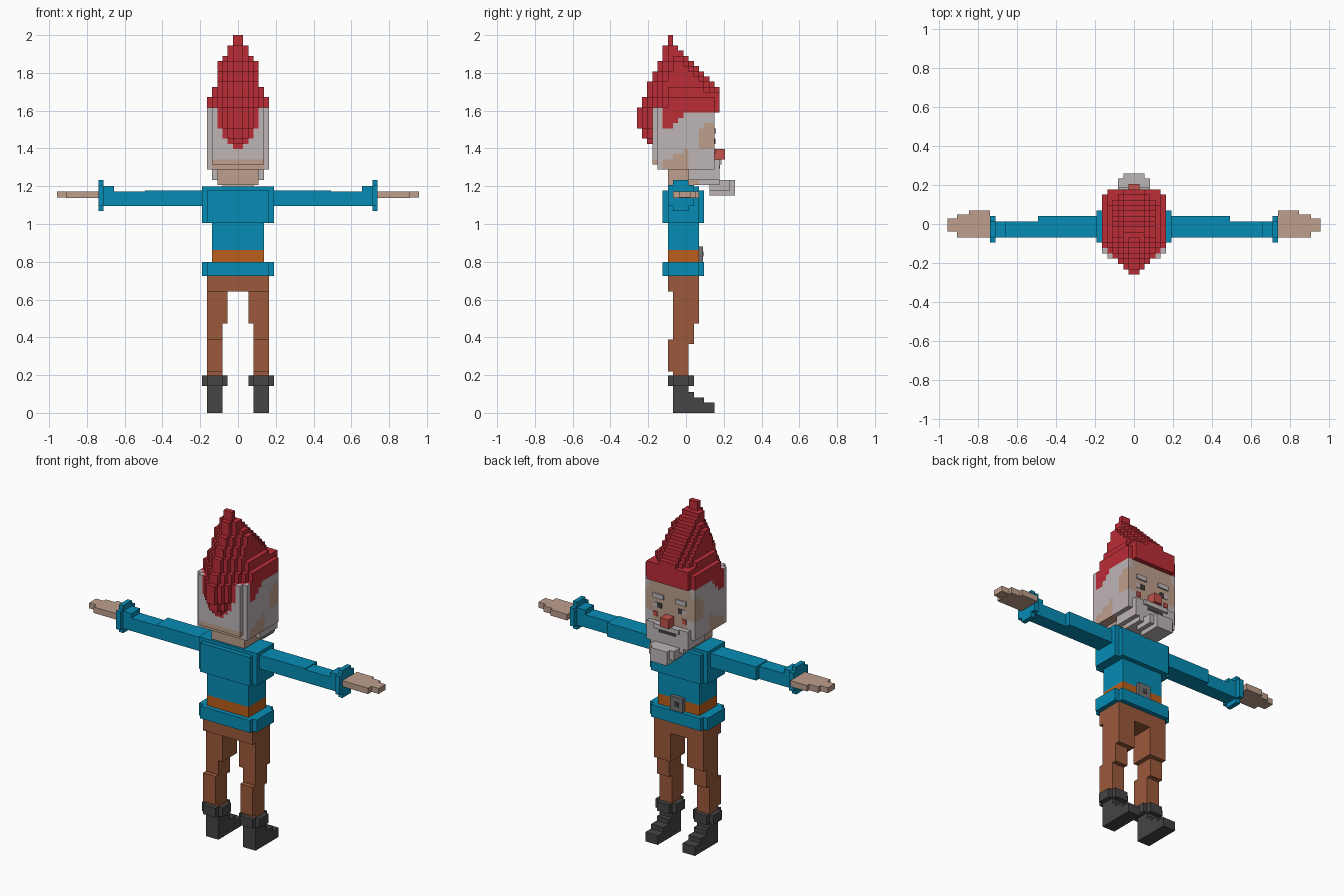
import bpy
import bmesh
from mathutils import Vector

if "Cube" in bpy.data.objects:
    bpy.data.objects.remove(bpy.data.objects["Cube"])

V = 2 / 73  # edge length of one block; all sizes below are in blocks


def material(name, r, g, b):
    m = bpy.data.materials.new(name)
    m.diffuse_color = tuple((c / 255) ** 2.2 for c in (r, g, b)) + (1,)
    m.use_nodes = True
    m.node_tree.nodes["Principled BSDF"].inputs["Base Color"].default_value = m.diffuse_color
    return m


RED = material("hat red", 186, 48, 57)
NOSE = material("blush red", 195, 84, 78)
SKIN = material("skin", 188, 157, 139)
GREY = material("hair grey", 188, 179, 181)
BLUE = material("tunic blue", 15, 139, 180)
BELT = material("belt orange", 184, 95, 32)
BROWN = material("trouser brown", 154, 90, 61)
DARK = material("boot dark", 70, 70, 70)
METAL = material("buckle grey", 112, 112, 114)


def finish(name, bm, mats):
    bmesh.ops.remove_doubles(bm, verts=bm.verts, dist=1e-5)
    me = bpy.data.meshes.new(name)
    bm.to_mesh(me)
    bm.free()
    for m in mats:
        me.materials.append(m)
    bpy.context.collection.objects.link(bpy.data.objects.new(name, me))


def side(bm, lo, hi, axis, sign, mi=0):
    """One outward-facing side of a block."""
    u, w = (axis + 1) % 3, (axis + 2) % 3
    corners = [(0, 0), (1, 0), (1, 1), (0, 1)]
    if sign < 0:
        corners.reverse()
    vs = []
    for a, b in corners:
        p = [0, 0, 0]
        p[axis] = hi[axis] if sign > 0 else lo[axis]
        p[u] = (lo[u], hi[u])[a]
        p[w] = (lo[w], hi[w])[b]
        vs.append(bm.verts.new(Vector(p) * V))
    bm.faces.new(vs).material_index = mi


def boxes(name, mat, *items, mirror=False):
    """Boxes given as x0, x1, y0, y1, z0, z1; mirrored copies become a second object."""
    for label, s in ((("right_", 1), ("left_", -1)) if mirror else (("", 1),)):
        bm = bmesh.new()
        for x0, x1, y0, y1, z0, z1 in items:
            xs = sorted((x0 * s, x1 * s))
            sub = (xs[0], y0, z0), (xs[1], y1, z1)
            for axis in range(3):
                for sign in (-1, 1):
                    side(bm, *sub, axis, sign)
        finish(label + name, bm, [mat])


def voxels(name, cells, mats):
    """Skin of a set of unit blocks; cells maps (i, j, k) to a material slot."""
    bm = bmesh.new()
    for c, mi in cells.items():
        lo = (c[0], c[1] - 0.5, c[2])
        hi = tuple(q + 1 for q in lo)
        for axis in range(3):
            for sign in (-1, 1):
                n = list(c)
                n[axis] += sign
                if tuple(n) not in cells:
                    side(bm, lo, hi, axis, sign, mi)
    finish(name, bm, mats)


def step(k, table):
    """First value whose lower limit is reached."""
    return next(v for limit, v in table if k >= limit)


# Pointed hat, leaning back, rounded at the rear and low behind
HAT_WIDTH = [(71, 1), (69, 2), (68, 3), (63, 4), (61, 5), (0, 6)]
HAT_BACK = [(71, -3), (68, -4), (66, -5), (64, -6), (61, -7), (59, -8),
            (55, -9), (53, -8), (52, -7), (0, -6)]
hat = {}
for k in range(51, 73):
    back, front = step(k, HAT_BACK), min(6, 68 - k)
    if k >= 71:
        front = -3
    for j in range(back, front + 1):
        if k < 58 + 1.2 * min(j, 0):
            continue
        tip = 5 if k < 62 else 2
        w = min(step(k, HAT_WIDTH), 1 + j - back, tip + front - j)
        for i in range(-w, w):
            hat[i, j, k] = 0
voxels("hat", hat, [RED])

# Beard with a forward-curled tip
beard = {}
for k in range(42, 51):
    for j in range(0, 10):
        for i in range(-6, 6):
            a = max(i + 1, -i)
            if k >= 44:
                w = 4 if k == 44 else 5 if k < 47 else 6
                ok = a <= w and j <= (6 if k < 49 else 5) and j >= (3 if k < 45 else 1)
                ok = ok and not (j == 6 and a == 6)
                ok = ok and not (k >= 49 and a <= 4)
            else:
                ok = False
            if k <= 44 and j >= 5:
                ok = ok or a <= (2 if j == 9 or k == 42 else 3)
            if ok:
                beard[i, j, k] = 0
voxels("beard", beard, [GREY])

# Head: skin face and nape, grey hair elsewhere
head = {}
for k in range(47, 59):
    for j in range(-6 if k > 47 else -5, 6):
        for i in range(-6, 6):
            a = max(i + 1, -i)
            if (i, j, k) in hat or (i, j, k) in beard or (j == -6 and a == 6):
                continue
            face = j == 5 and a <= 5
            temple = a == 6 and j >= 3 and 51 <= k <= 55 and j + 55 - k >= 4
            nape = j <= 0 and k <= 50 + 0.4 * j and (a <= 5 or j > -5)
            back = j <= -5 and k <= 48 and a <= 5
            head[i, j, k] = 0 if face or temple or nape or back else 1
voxels("head", head, [SKIN, GREY])

# Facial features
boxes("nose", NOSE, (-1, 1, 5.5, 7.5, 49, 51))
boxes("cheek", NOSE, (3, 4, 5.5, 5.7, 50, 51), mirror=True)
boxes("eyebrow", GREY, (1.5, 4, 5.5, 5.8, 54, 55), mirror=True)
boxes("eye_white", GREY, (3, 4, 5.5, 5.6, 52, 53), mirror=True)
boxes("eye", DARK, (2, 3, 5.5, 5.7, 52, 53), mirror=True)
boxes("mouth", DARK, (-2, 2, 6.5, 6.6, 47.2, 47.8))
boxes("moustache", GREY, (-3, 3, 5.5, 6.9, 48, 49))

# Neck, collar, tunic
boxes("neck", SKIN, (-4, 4, -3.5, 2.5, 44, 47))
boxes("collar", BLUE, (-3, 3, -2.5, 0.5, 44, 45))
boxes("chest", BLUE, (-7, 7, -3.5, 2.5, 36.7, 43.7), (-6, 6, -4.5, 3.5, 36.7, 43))
boxes("waist", BLUE, (-5, 5, -3.5, 2.5, 31.5, 36.7))
boxes("belt", BELT, (-5, 5, -3.5, 2.5, 29.2, 31.5))
boxes("tunic_hem", BLUE, (-7, 7, -3.5, 2.5, 26.5, 29.2), (-6, 6, -4.5, 3.5, 26.5, 29.2))

# Square belt buckle with a pin
boxes("buckle", METAL, (-1.5, 1.5, 2.5, 3.3, 29.2, 32.2))
boxes("buckle_hole", DARK, (-0.5, 0.5, 3.3, 3.4, 30.2, 31.2))

# Arms, cuffs and hands
boxes("sleeve", BLUE,
      (7, 18, -2.5, 1.5, 40, 43), (18, 26, -2.5, 0.5, 40, 42.8),
      (24, 26, -2.5, 0.5, 40, 43.8),
      (26, 27, -3.5, 1.5, 40, 44), (26, 27, -2.5, 0.5, 39, 45), mirror=True)
boxes("hand", SKIN,
      (27, 31, -2.5, 2.5, 41.5, 42.8), (31, 33.2, -2.5, 1.8, 41.5, 42.8),
      (33.2, 35, -1.4, 1, 41.6, 42.8), mirror=True)

# Trousers
boxes("hips", BROWN, (-6, 6, -3.5, 2.5, 23.5, 26.5))
boxes("leg", BROWN,
      (2, 6, -2.5, 2.5, 17.3, 23.5), (3, 6, -2.5, 1.5, 13.3, 17.3),
      (3, 6, -3.5, 0.5, 8, 14.2), (3, 6, -2.5, 0.5, 7, 8), mirror=True)

# Boots with turned tops and stepped toes
boxes("boot", DARK,
      (2, 7, -2.5, 0.5, 5.2, 7.2), (3, 6, -3.5, 1.5, 5.2, 7.2),
      (3, 6, -2.5, 0.5, 0, 5.2), (3, 6, 0.5, 1.5, 0, 4),
      (3, 6, 1.5, 3.5, 0, 3), (3, 6, 3.5, 5.5, 0, 2), mirror=True)
